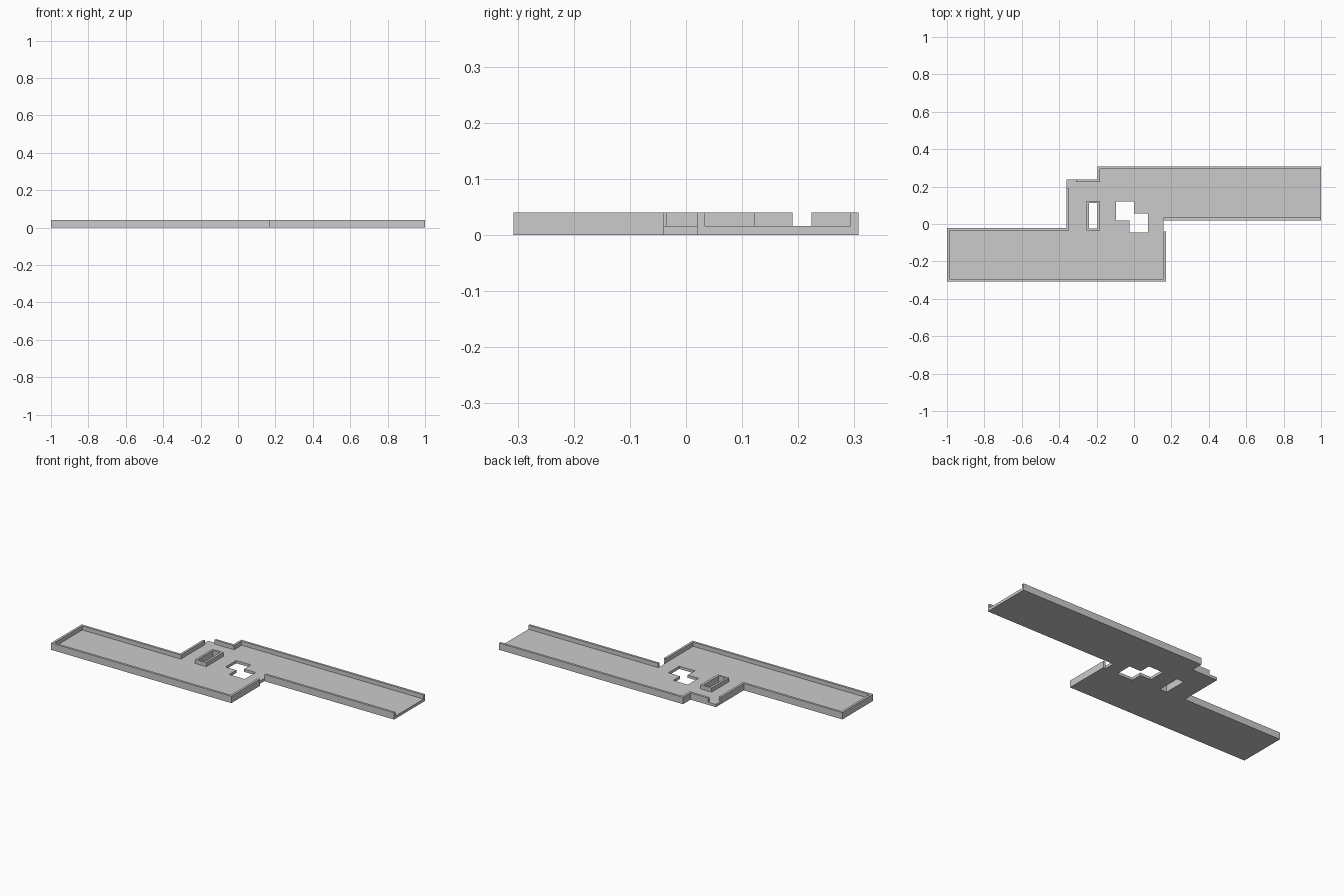
import bpy
from mathutils import Vector

if "Cube" in bpy.data.objects:
    bpy.data.objects.remove(bpy.data.objects["Cube"])

FLOOR, TOP, WALL = 0.016, 0.04, 0.0135


def slab(name, loops, z0, z1):
    """Extrude a flat outline (extra loops are holes) from z0 to z1."""
    cu = bpy.data.curves.new(name + "_profile", 'CURVE')
    cu.dimensions = '2D'
    cu.fill_mode = 'BOTH'
    cu.extrude = (z1 - z0) / 2
    for pts in loops:
        sp = cu.splines.new('POLY')
        sp.points.add(len(pts) - 1)
        for p, (x, y) in zip(sp.points, pts):
            p.co = (x, y, 0, 1)
        sp.use_cyclic_u = True
    tmp = bpy.data.objects.new(name + "_profile", cu)
    bpy.context.collection.objects.link(tmp)
    me = bpy.data.meshes.new_from_object(
        tmp.evaluated_get(bpy.context.evaluated_depsgraph_get()))
    bpy.data.objects.remove(tmp)
    for poly in me.polygons:
        poly.use_smooth = False
    ob = bpy.data.objects.new(name, me)
    ob.location.z = (z0 + z1) / 2
    bpy.context.collection.objects.link(ob)
    return ob


def wall(name, path):
    """Low wall along an axis-aligned path, thickened to its left side."""
    pts = [Vector(p) for p in path]
    normals = []
    for a, b in zip(pts, pts[1:]):
        d = (b - a).normalized()
        normals.append(Vector((-d.y, d.x)))
    inner = []
    for i, p in enumerate(pts):
        off = Vector((0, 0))
        if i > 0:
            off += normals[i - 1]
        if i < len(normals):
            off += normals[i]
        inner.append(p + off * WALL)
    return slab(name, [[tuple(p) for p in pts + inner[::-1]]], FLOOR, TOP)


def rect(x0, x1, y0, y1):
    return [(x0, y0), (x1, y0), (x1, y1), (x0, y1)]


# floor plate with slot and stepped opening
outline = [(-1, -0.307), (0.172, -0.307), (0.172, -0.04), (0.157, -0.04),
           (0.157, 0.02), (1, 0.02), (1, 0.307), (-0.195, 0.307),
           (-0.195, 0.237), (-0.36, 0.237), (-0.36, -0.022), (-1, -0.022)]
slot = rect(-0.24, -0.195, -0.025, 0.112)
opening = [(-0.095, 0.02), (-0.025, 0.02), (-0.025, -0.046), (0.076, -0.046),
           (0.076, 0.055), (0, 0.055), (0, 0.119), (-0.095, 0.119)]
slab("floor_plate", [outline, slot, opening], 0, FLOOR)

# perimeter walls, with gaps at the doorways and the open right end
wall("west_wall", [(-0.36, 0.19), (-0.36, -0.022), (-1, -0.022),
                   (-1, -0.307), (0.172, -0.307), (0.172, -0.04)])
wall("south_east_wall", [(0.157, 0.02), (1, 0.02)])
wall("north_wall", [(1, 0.307), (-0.195, 0.307), (-0.195, 0.237),
                    (-0.31, 0.237)])

# raised frame around the slot
slab("slot_frame", [rect(-0.253, -0.181, -0.036, 0.123), slot], FLOOR, TOP)
